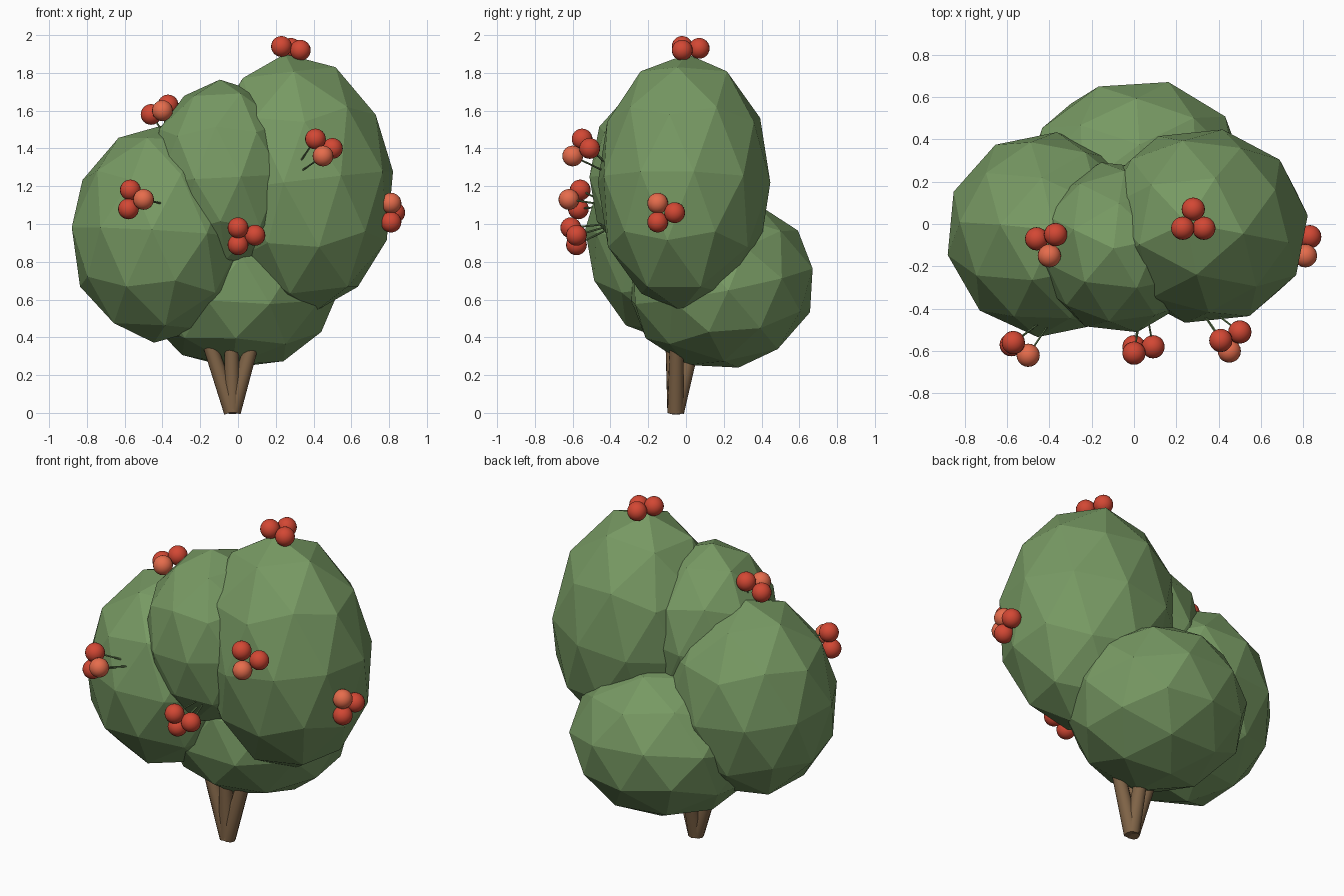
import bpy
from math import radians
from mathutils import Vector

cube = bpy.data.objects.get("Cube")
if cube:
    bpy.data.objects.remove(cube, do_unlink=True)


def material(name, rgb):
    mat = bpy.data.materials.new(name)
    mat.use_nodes = True
    mat.diffuse_color = (*rgb, 1)
    mat.node_tree.nodes["Principled BSDF"].inputs["Base Color"].default_value = (*rgb, 1)
    return mat


leaf = material("leaf green", (0.185, 0.32, 0.125))
stem_green = material("stem green", (0.15, 0.25, 0.10))
bark = material("bark brown", (0.215, 0.127, 0.063))
red = material("berry red", (0.65, 0.064, 0.034))
light_red = material("berry light red", (0.79, 0.15, 0.072))


def finish(name, mat, smooth=False):
    ob = bpy.context.object
    ob.name = name
    ob.data.materials.append(mat)
    if smooth:
        bpy.ops.object.shade_smooth_by_angle(angle=radians(40))
    return ob


def rod(name, start, end, r1, r2, sides, mat):
    """Tapered cylinder between two points."""
    a, b = Vector(start), Vector(end)
    bpy.ops.mesh.primitive_cone_add(vertices=sides, radius1=r1, radius2=r2,
                                    depth=(b - a).length, location=(a + b) / 2)
    bpy.context.object.rotation_euler = (b - a).to_track_quat('Z', 'Y').to_euler()
    return finish(name, mat, True)


# Foliage: faceted, slightly tilted ellipsoids (centre, radii, tilt in degrees)
foliage = {
    "foliage_left": ((0.33, -0.01, 1.22), (0.50, 0.465, 0.685), (0, -7, -11)),
    "foliage_right": ((-0.41, -0.05, 0.95), (0.48, 0.49, 0.58), (0, 4, 30)),
    "foliage_middle": ((-0.07, -0.11, 1.25), (0.40, 0.41, 0.515), (0, -3, 12)),
    "foliage_back": ((0.0, 0.19, 0.68), (0.54, 0.50, 0.45), (12, 0, 20)),
}
for name, (centre, radii, tilt) in foliage.items():
    bpy.ops.mesh.primitive_ico_sphere_add(subdivisions=2, radius=1, location=centre)
    ob = finish(name, leaf)
    ob.scale = radii
    ob.rotation_euler = [radians(t) for t in tilt]

# Trunk: limbs fanning out from one foot
limbs = {"left": (0.09, -0.05), "right": (-0.17, -0.05),
         "front": (-0.035, -0.075), "back": (-0.03, 0.05)}
for side, (x, y) in limbs.items():
    rod("trunk_limb_" + side, (-0.03, -0.055, 0.005), (x, y, 0.42), 0.045, 0.036, 10, bark)

# Berry clusters: stem root, then three berries; the flagged index is lighter
clusters = {
    "top": ((0.28, 0.0, 1.84), None,
            [(0.23, -0.02, 1.94), (0.28, 0.07, 1.93), (0.33, -0.02, 1.92)]),
    "upper_right": ((-0.38, -0.1, 1.5), 2,
                    [(-0.46, -0.07, 1.58), (-0.37, -0.05, 1.63), (-0.40, -0.15, 1.60)]),
    "front_right": ((-0.43, -0.47, 1.11), 2,
                    [(-0.57, -0.56, 1.18), (-0.58, -0.57, 1.08), (-0.50, -0.62, 1.13)]),
    "front_middle": ((0.04, -0.44, 0.98), None,
                     [(0.0, -0.61, 0.98), (0.0, -0.58, 0.89), (0.09, -0.58, 0.94)]),
    "front_left": ((0.34, -0.42, 1.30), 2,
                   [(0.41, -0.55, 1.45), (0.50, -0.51, 1.40), (0.45, -0.60, 1.36)]),
    "side_left": ((0.75, -0.11, 1.06), 0,
                  [(0.81, -0.15, 1.11), (0.83, -0.06, 1.06), (0.81, -0.15, 1.01)]),
}
for place, (root, light, berries) in clusters.items():
    middle = sum((Vector(b) for b in berries), Vector()) / len(berries)
    for i, spot in enumerate(berries):
        bpy.ops.mesh.primitive_uv_sphere_add(segments=20, ring_count=12, radius=0.055,
                                             location=spot)
        finish(f"berry_{place}_{i}", light_red if i == light else red, True)
        foot = Vector(root) + (Vector(spot) - middle) * 0.4
        rod(f"berry_stem_{place}_{i}", foot, spot, 0.005, 0.005, 6, stem_green)
